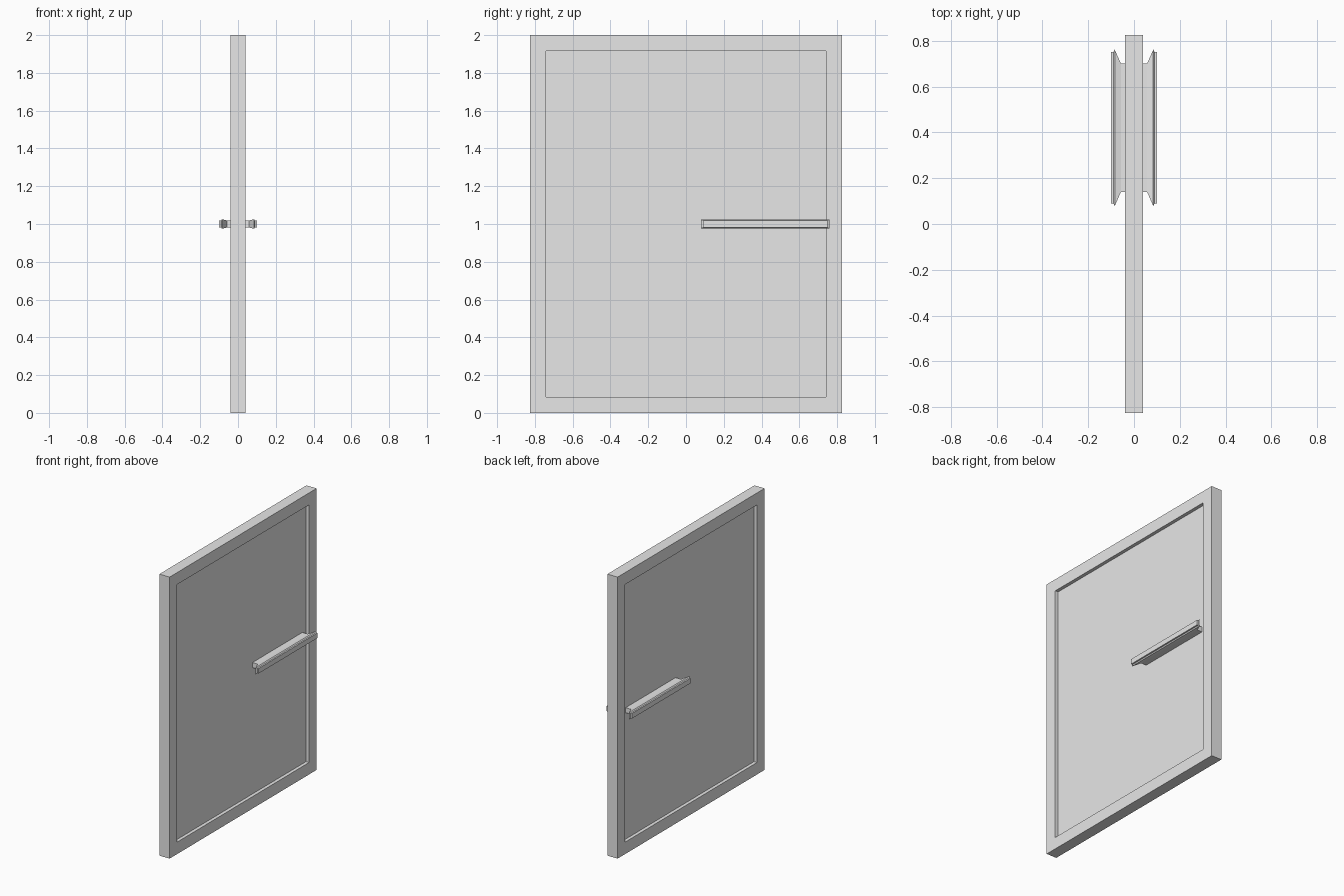
import bpy, bmesh

cube = bpy.data.objects.get("Cube")
if cube:
    bpy.data.objects.remove(cube, do_unlink=True)

grey = bpy.data.materials.new("light grey")
grey.use_nodes = True
colour = (0.8, 0.8, 0.8, 1)
grey.diffuse_color = colour
grey.node_tree.nodes["Principled BSDF"].inputs["Base Color"].default_value = colour


def loft(name, rings, cy, cz):
    """Capped loft along x through rectangles (x, half width, half height)."""
    bm = bmesh.new()
    loops = [[bm.verts.new((x, cy + sy * hy, cz + sz * hz))
              for sy, sz in ((-1, -1), (1, -1), (1, 1), (-1, 1))]
             for x, hy, hz in rings]
    for a, b in zip(loops, loops[1:]):
        for i in range(4):
            j = (i + 1) % 4
            bm.faces.new((a[i], a[j], b[j], b[i]))
    bm.faces.new(loops[0])
    bm.faces.new(loops[-1])
    bmesh.ops.recalc_face_normals(bm, faces=bm.faces)
    mesh = bpy.data.meshes.new(name)
    bm.to_mesh(mesh)
    bm.free()
    mesh.materials.append(grey)
    obj = bpy.data.objects.new(name, mesh)
    bpy.context.collection.objects.link(obj)
    return obj


# Door leaf: rim with a recessed panel on both sides
T, P = 0.04, 0.016
outer, inner = (0.825, 1.0), (0.74, 0.915)
loft("door", [(-P, *inner), (-T, *inner), (-T, *outer),
              (T, *outer), (T, *inner), (P, *inner)], 0, 1)

# Pull handles: neck, flared grip and raised face plate on each side
grip = [(P, 0.28, 0.018), (0.057, 0.28, 0.018), (0.084, 0.341, 0.025),
        (0.09, 0.33, 0.018), (0.10, 0.33, 0.018)]
for side, sign in (("left", 1), ("right", -1)):
    loft(side + "_handle", [(sign * x, hy, hz) for x, hy, hz in grip], 0.42, 1)
